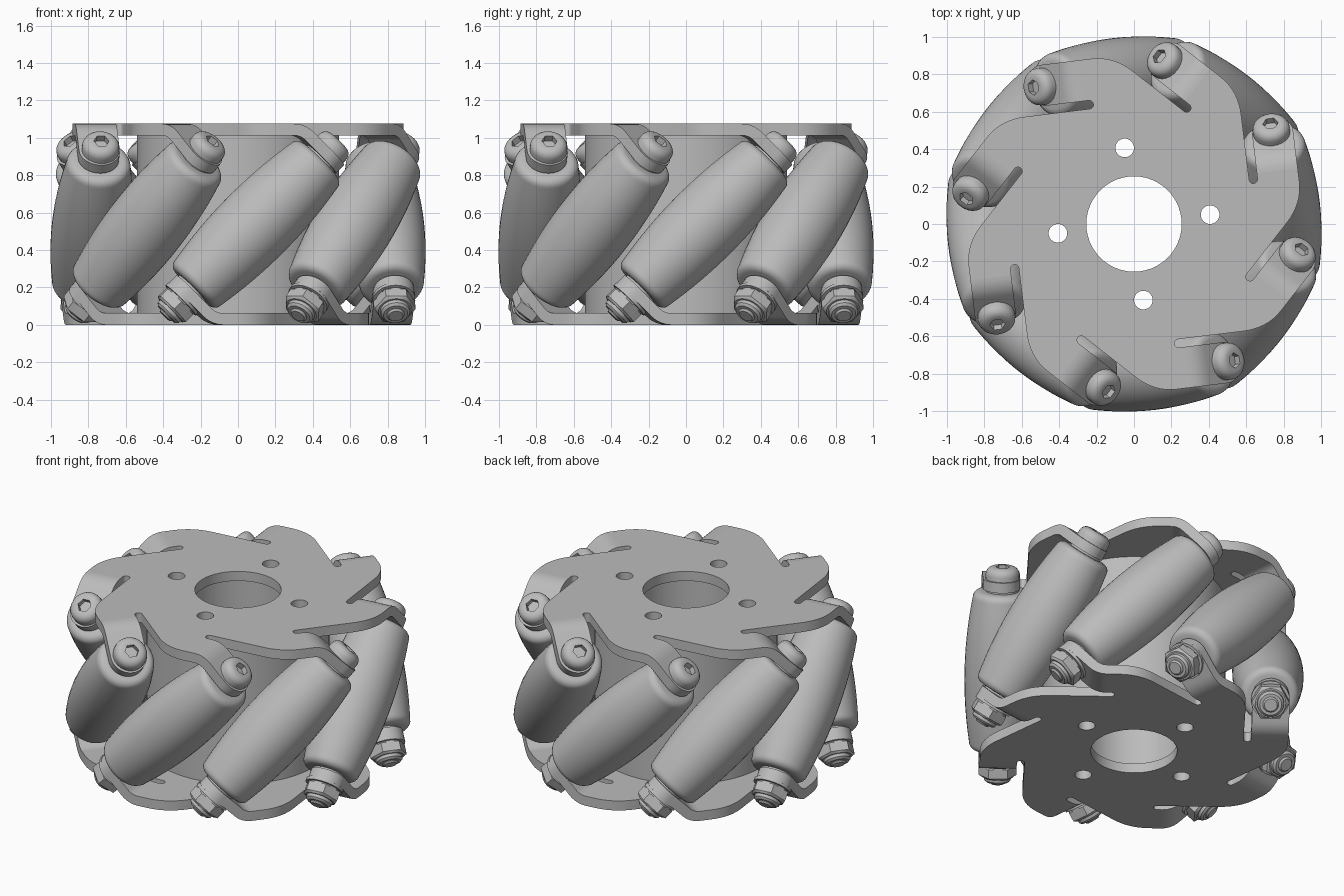
import bpy, bmesh
from math import sin, cos, pi, radians, hypot
from mathutils import Matrix, Vector

if "Cube" in bpy.data.objects:
    bpy.data.objects.remove(bpy.data.objects["Cube"])

COUNT = 8
STEP = 2 * pi / COUNT
START = radians(-83)
MID_Z = 0.5375        # half the wheel height
AXIS_R = 0.79         # distance of roller axes from the wheel centre
THICK = 0.062         # plate thickness

grey = bpy.data.materials.new("metal_grey")
grey.use_nodes = True
grey.diffuse_color = (0.5, 0.5, 0.5, 1)
grey.node_tree.nodes["Principled BSDF"].inputs["Base Color"].default_value = grey.diffuse_color


def place(name, mesh, matrix, angle=35):
    obj = bpy.data.objects.new(name, mesh)
    bpy.context.collection.objects.link(obj)
    obj.matrix_world = matrix
    bpy.ops.object.select_all(action='DESELECT')
    obj.select_set(True)
    bpy.context.view_layer.objects.active = obj
    bpy.ops.object.shade_smooth_by_angle(angle=radians(angle))
    return obj


def finish(bm, name):
    bmesh.ops.recalc_face_normals(bm, faces=bm.faces)
    mesh = bpy.data.meshes.new(name)
    bm.to_mesh(mesh)
    bm.free()
    mesh.materials.append(grey)
    return mesh


def lathe(name, rings, seg=24):
    """Turned part along z; a ring is (radius, height) or (radius, height, True) for a hexagon."""
    bm = bmesh.new()
    loops = []
    for ring in rings:
        loop = []
        for i in range(seg):
            a = 2 * pi * i / seg
            r = ring[0]
            if len(ring) > 2:
                r *= cos(pi / 6) / cos(a % (pi / 3) - pi / 6)
            loop.append(bm.verts.new((r * cos(a), r * sin(a), ring[1])))
        loops.append(loop)
    for a, b in zip(loops, loops[1:]):
        for i in range(seg):
            j = (i + 1) % seg
            bm.faces.new((a[i], a[j], b[j], b[i]))
    bm.faces.new(loops[0])
    bm.faces.new(loops[-1])
    return finish(bm, name)


# Barrel roller with rounded shoulders
HALF, ROUND = 0.485, 0.045
def barrel(s):
    return 0.21 - 0.045 * (s / HALF) ** 2

flank = HALF - ROUND
side = [(barrel(s), s) for s in (flank * i / 8 for i in range(-8, 9))]
corner = [(barrel(flank) - ROUND + ROUND * cos(a), flank + ROUND * sin(a))
          for a in (pi / 2 * i / 5 for i in range(1, 6))]
roller = lathe("roller", [(r, -s) for r, s in reversed(corner)] + side + corner, 40)

# Fasteners along the roller axis
spacer = lathe("spacer", [(0.1, -0.51), (0.1, 0.51)])
axle = lathe("axle", [(0.038, -0.695), (0.047, -0.685), (0.047, 0.57)])
dome = [(0.055 + 0.045 * cos(a), 0.585 + 0.045 * sin(a)) for a in (pi / 2 * i / 5 for i in range(6))]
screw = lathe("screw_head", [(0.1, 0.555)] + dome + [(0.042, 0.63, True), (0.042, 0.595, True)])
nut = lathe("lock_nut", [(0.115, -0.555), (0.115, -0.575), (0.098, -0.576), (0.112, -0.585, True),
                         (0.112, -0.64, True), (0.09, -0.652), (0.08, -0.652), (0.078, -0.67),
                         (0.065, -0.682), (0.048, -0.682)])

# Side plate outline: one arm per roller, in (radial, tangential) coordinates
SLOT_IN, ARM_IN, ARM_OUT = 0.64, 0.685, 0.905
BEND_V, SLOT_V = 0.19, 0.16
ARM_C, ARM_H = (ARM_IN + ARM_OUT) / 2, (ARM_OUT - ARM_IN) / 2


def turn(p, a):
    return Vector((p[0] * cos(a) - p[1] * sin(a), p[0] * sin(a) + p[1] * cos(a)))


def circle(r, centre=(0, 0), n=48):
    return [Vector(centre) + turn((r, 0), 2 * pi * i / n) for i in range(n)]


arm = []
a, c, b = turn((SLOT_IN, 0.5), -STEP), Vector((ARM_OUT, -0.005)), Vector((ARM_OUT, 0.12))
for i in range(9):
    t = i / 8
    arm.append(a * (1 - t) ** 2 + c * 2 * t * (1 - t) + b * t * t)
arm += [Vector((ARM_OUT, BEND_V)), Vector((ARM_IN, BEND_V))]
slot_r = (ARM_IN - SLOT_IN) / 2
for i in range(9):
    t = pi * i / 8
    arm.append(Vector((SLOT_IN + slot_r + slot_r * cos(t), SLOT_V - slot_r * sin(t))))

outline = [turn(p, STEP * k) for k in range(COUNT) for p in arm]
holes = [circle(0.05, turn((0.41, 0), pi / 2 * k), 20) for k in range(4)]


def flat_solid(name, loops, half):
    """Extruded sheet from an outer loop and hole loops."""
    curve = bpy.data.curves.new(name, 'CURVE')
    curve.dimensions = '2D'
    curve.fill_mode = 'BOTH'
    curve.extrude = half
    for loop in loops:
        spline = curve.splines.new('POLY')
        spline.points.add(len(loop) - 1)
        for point, p in zip(spline.points, loop):
            point.co = (p[0], p[1], 0, 1)
        spline.use_cyclic_u = True
    temp = bpy.data.objects.new(name, curve)
    bpy.context.collection.objects.link(temp)
    mesh = bpy.data.meshes.new_from_object(temp.evaluated_get(bpy.context.evaluated_depsgraph_get()))
    bpy.data.objects.remove(temp)
    bm = bmesh.new()
    bm.from_mesh(mesh)
    bmesh.ops.remove_doubles(bm, verts=bm.verts, dist=0.0002)
    return bm


# Bent tab at the end of an arm, swept along its bend
def bent_tab():
    bm = bmesh.new()
    radius, turn_angle, straight = 0.12, pi / 4, 0.14
    arc = radius * turn_angle
    lengths = [arc * i / 6 for i in range(7)] + [arc + straight]
    lengths += [arc + straight + ARM_H * sin(pi / 2 * i / 10) for i in range(1, 11)]
    rows = []
    for d in lengths:
        ang = min(d / radius, turn_angle)
        rest = max(0, d - arc)
        v = BEND_V + radius * sin(ang) + rest * cos(ang)
        z = -radius * (1 - cos(ang)) - rest * sin(ang)
        past = max(0, rest - straight)
        w = max(0.004, (max(0, ARM_H ** 2 - past ** 2)) ** 0.5)
        row = []
        for su, sn in ((-1, -1), (1, -1), (1, 1), (-1, 1)):
            off = sn * THICK / 2
            row.append(bm.verts.new((ARM_C + su * w, v + off * sin(ang), z + off * cos(ang))))
        rows.append(row)
    for r0, r1 in zip(rows, rows[1:]):
        for i in range(4):
            j = (i + 1) % 4
            bm.faces.new((r0[i], r0[j], r1[j], r1[i]))
    bm.faces.new(rows[0])
    bm.faces.new(rows[-1])
    return finish(bm, "bent_tab")


plate = finish(flat_solid("side_plate", [outline, circle(0.255)] + holes, THICK / 2), "side_plate")
hub = finish(flat_solid("hub", [circle(0.54, n=64), circle(0.305)] + holes, MID_Z - THICK), "hub")
tab = bent_tab()

# Assembly: the bottom plate is the top one flipped about a radial axis
base = Matrix.Translation((0, 0, MID_Z)) @ Matrix.Rotation(START, 4, 'Z')
lift = Matrix.Translation((0, 0, MID_Z - THICK / 2))
place("hub", hub, base)
for label, flip in (("top", 0), ("bottom", pi)):
    half_turn = Matrix.Rotation(flip, 4, 'X')
    place(label + "_plate", plate, base @ half_turn @ lift)
    for k in range(COUNT):
        place(f"{label}_tab_{k + 1}", tab, base @ half_turn @ lift @ Matrix.Rotation(STEP * k, 4, 'Z'))

for k in range(COUNT):
    axis = (base @ Matrix.Rotation(STEP * k, 4, 'Z') @ Matrix.Translation((AXIS_R, 0, 0))
            @ Matrix.Rotation(-pi / 4, 4, 'X'))
    for part in (roller, spacer, axle, screw, nut):
        place(f"{part.name}_{k + 1}", part, axis, 30)
